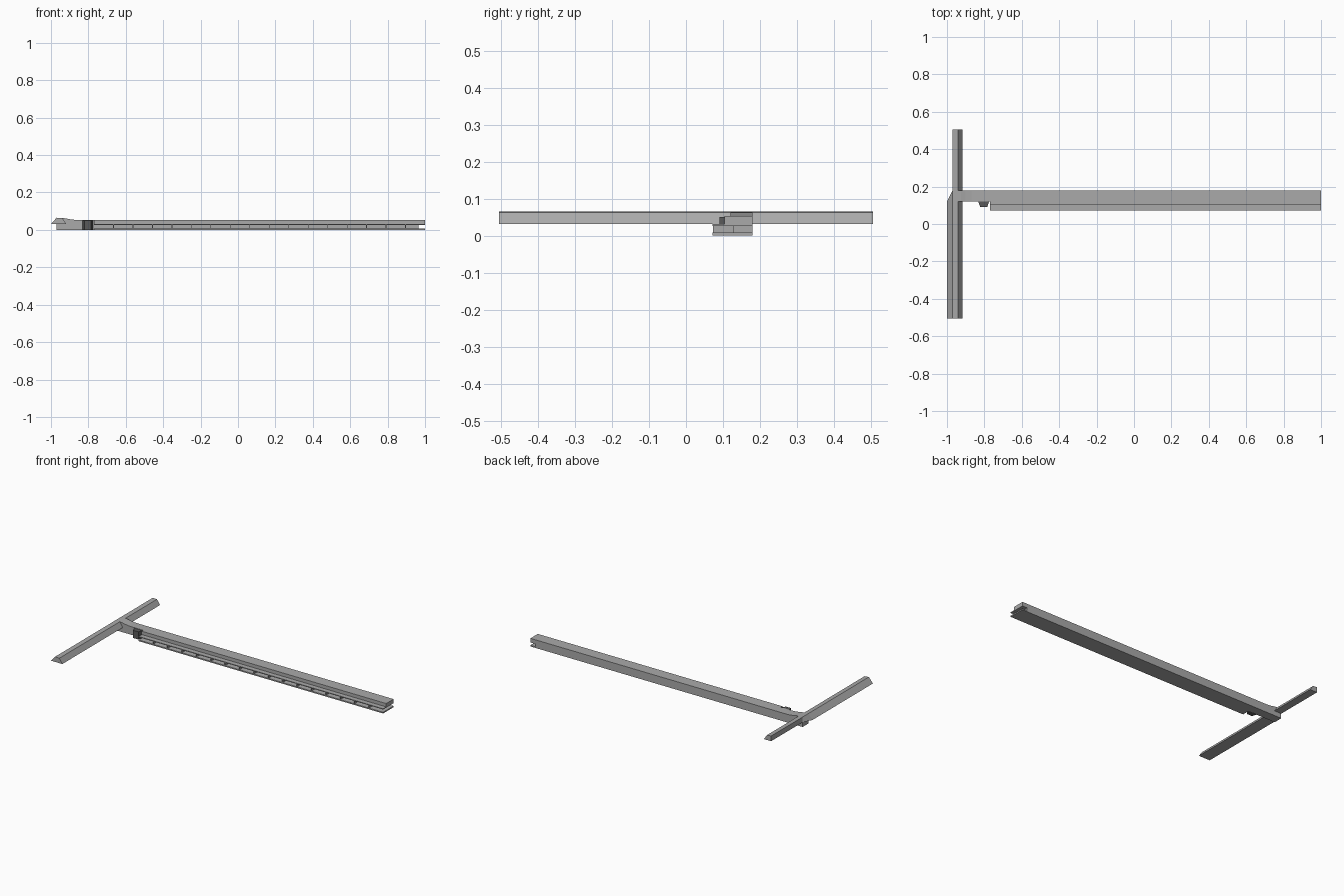
import bpy, bmesh

if "Cube" in bpy.data.objects:
    bpy.data.objects.remove(bpy.data.objects["Cube"])


def material(name, v):
    m = bpy.data.materials.new(name)
    m.diffuse_color = (v, v, v, 1)
    m.use_nodes = True
    m.node_tree.nodes["Principled BSDF"].inputs["Base Color"].default_value = m.diffuse_color
    return m


GREY = material("concrete grey", 0.40)
DARK = material("dark grey", 0.10)


def loft(name, sections, mat):
    """Closed solid through a list of matching vertex rings."""
    bm = bmesh.new()
    rings = [[bm.verts.new(p) for p in s] for s in sections]
    n = len(rings[0])
    for a, b in zip(rings, rings[1:]):
        for i in range(n):
            j = (i + 1) % n
            bm.faces.new((a[i], a[j], b[j], b[i]))
    bm.faces.new(rings[0])
    bm.faces.new(rings[-1])
    bmesh.ops.recalc_face_normals(bm, faces=bm.faces)
    me = bpy.data.meshes.new(name)
    bm.to_mesh(me)
    bm.free()
    me.materials.append(mat)
    ob = bpy.data.objects.new(name, me)
    bpy.context.collection.objects.link(ob)
    return ob


def box(name, x0, x1, y0, y1, z0, z1, mat=GREY):
    plan = [(x0, y0), (x1, y0), (x1, y1), (x0, y1)]
    return loft(name, [[(x, y, z) for x, y in plan] for z in (z0, z1)], mat)


# Cross hall: sloped sides, narrower behind the junction
stations = [(-0.505, -1.0), (0.12, -1.0), (0.18, -0.97), (0.505, -0.97)]
loft("cross_hall", [[(xl, y, 0.031), (-0.97, y, 0.065), (-0.94, y, 0.063), (-0.918, y, 0.031)]
                    for y, xl in stations], GREY)

# Long wing: upper storey, floor slab, ceiling slab and recessed wall
X0, X1, Y0, Y1 = -0.77, 1.0, 0.072, 0.18
box("upper_storey", X0, X1, 0.104, Y1, 0.031, 0.053)
box("floor_slab", X0, X1, Y0, Y1, 0.0, 0.008)
box("ceiling_slab", X0, X1, Y0, Y1, 0.026, 0.031)
box("recessed_wall", X0, 0.965, 0.127, Y1, 0.008, 0.026)

# Fins dividing the open bays
BAY = (X1 - X0) / 17
for i in range(1, 17):
    x = X0 + i * BAY
    box(f"bay_fin_{i}", x - 0.002, x + 0.002, Y0 + 0.001, 0.127, 0.008, 0.026)

# Link between the wing and the cross hall
box("link_base", -0.97, X0, 0.12, Y1, 0.0, 0.031)
ramp = [(-0.945, 0.031), (-0.945, 0.0635), (-0.925, 0.062), (-0.90, 0.057),
        (-0.87, 0.0535), (-0.84, 0.053), (X0, 0.053), (X0, 0.031)]
loft("link_roof", [[(x, y, z) for x, z in ramp] for y in (0.12, Y1)], GREY)

# Dark tapered stair tower beside the link
tower = [(-0.835, 0.127), (-0.822, 0.09), (-0.785, 0.09), (-0.772, 0.127)]
loft("stair_tower", [[(x, y, z) for x, y in tower] for z in (0.0, 0.05)], DARK)
